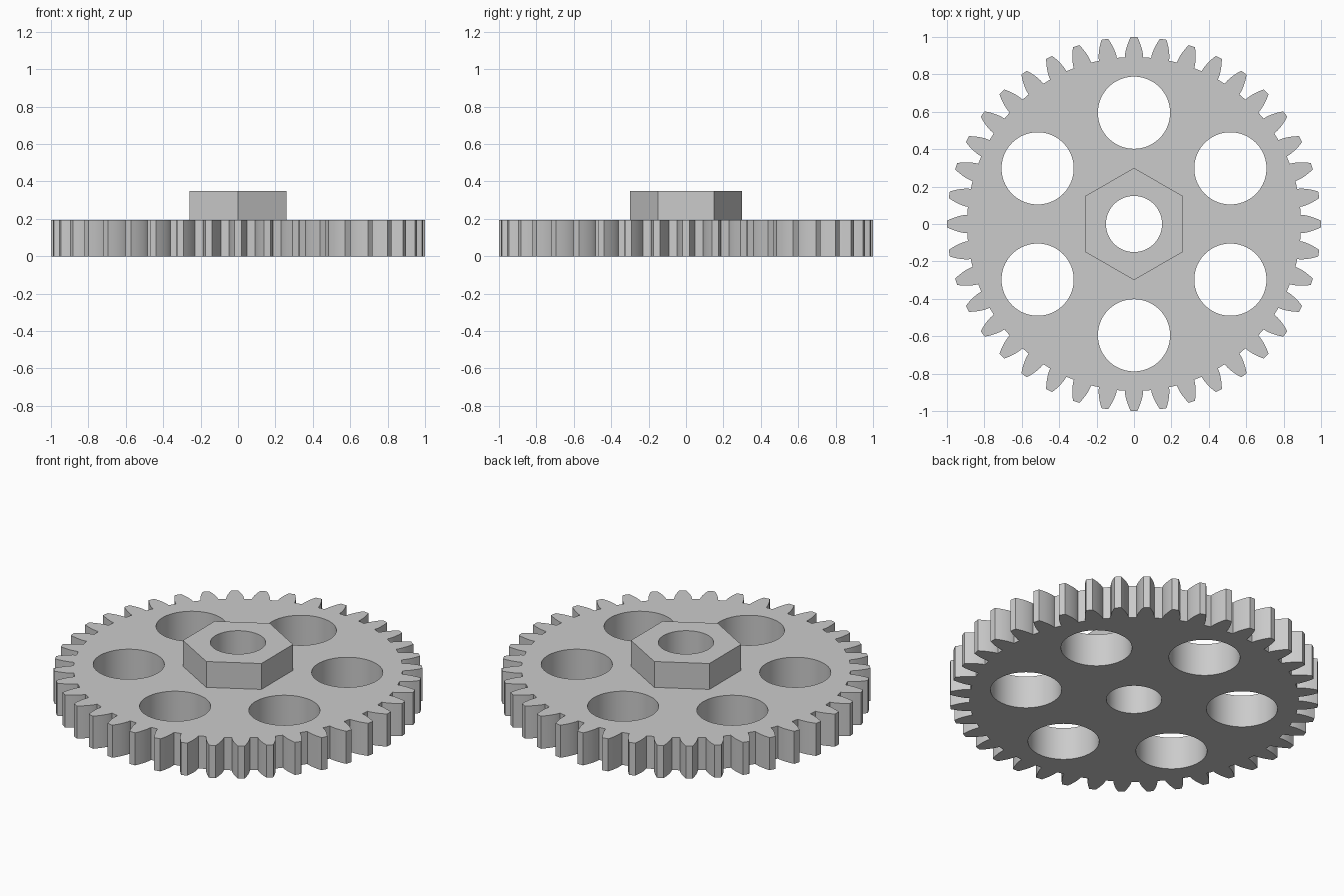
import bpy
import bmesh
from math import acos, cos, pi, radians, sin, sqrt, tan

cube = bpy.data.objects.get("Cube")
if cube:
    bpy.data.objects.remove(cube, do_unlink=True)

TEETH = 40
TIP = 1.0
MODULE = 2 * TIP / (TEETH + 2)
PITCH = MODULE * TEETH / 2
ROOT = PITCH - 1.25 * MODULE
PRESSURE = radians(20)
BASE = PITCH * cos(PRESSURE)
THICK = 0.195
HUB_TOP = 0.35
BORE = 0.15

grey = bpy.data.materials.new("plain grey")
grey.use_nodes = True
grey.diffuse_color = (0.6, 0.6, 0.6, 1)
grey.node_tree.nodes["Principled BSDF"].inputs["Base Color"].default_value = (0.6, 0.6, 0.6, 1)


def ring(radius, sides, centre=(0, 0), start=0.0):
    return [(centre[0] + radius * cos(start + 2 * pi * i / sides),
             centre[1] + radius * sin(start + 2 * pi * i / sides)) for i in range(sides)]


def half_angle(r):
    """Angular half width of an involute tooth at radius r."""
    a = acos(min(1, BASE / r))
    return pi / (2 * TEETH) + tan(PRESSURE) - PRESSURE - (tan(a) - a)


def gear_outline(steps=6):
    # Radii bunch near the root, where the involute curves most
    radii = [ROOT + (TIP - ROOT) * (i / steps) ** 1.5 for i in range(steps + 1)]
    flank = [(r, -half_angle(r)) for r in radii]
    tooth = flank + [(r, -a) for r, a in reversed(flank)]
    return [(r * cos(a + 2 * pi * t / TEETH), r * sin(a + 2 * pi * t / TEETH))
            for t in range(TEETH) for r, a in tooth]


def slab(name, loops, bottom, top, floor=True):
    """Extrude an outline with holes; the first loop is the outside."""
    bm = bmesh.new()
    edges = []
    for loop in loops:
        verts = [bm.verts.new((x, y, bottom)) for x, y in loop]
        edges += [bm.edges.new((v, verts[i - 1])) for i, v in enumerate(verts)]
    bmesh.ops.triangle_fill(bm, use_beauty=True, edges=edges, normal=(0, 0, 1))
    grown = bmesh.ops.extrude_face_region(bm, geom=bm.faces[:], use_keep_orig=True)
    moved = [g for g in grown["geom"] if isinstance(g, bmesh.types.BMVert)]
    bmesh.ops.translate(bm, verts=moved, vec=(0, 0, top - bottom))
    bmesh.ops.recalc_face_normals(bm, faces=bm.faces[:])
    if not floor:
        hidden = [f for f in bm.faces if all(abs(v.co.z - bottom) < 1e-5 for v in f.verts)]
        bmesh.ops.delete(bm, geom=hidden, context="FACES_ONLY")
    mesh = bpy.data.meshes.new(name)
    bm.to_mesh(mesh)
    bm.free()
    mesh.materials.append(grey)
    obj = bpy.data.objects.new(name, mesh)
    bpy.context.collection.objects.link(obj)
    bpy.ops.object.select_all(action="DESELECT")
    obj.select_set(True)
    bpy.context.view_layer.objects.active = obj
    bpy.ops.object.shade_smooth_by_angle(angle=radians(25))
    return obj


# Toothed wheel with six lightening holes and a centre bore
holes = [ring(0.193, 72, centre) for centre in ring(0.595, 6, start=pi / 2)]
bore = ring(BORE, 72)
slab("gear_wheel", [gear_outline(), bore] + holes, 0, THICK)

# Hexagonal hub on top, sharing the bore
slab("hex_hub", [ring(0.3, 6, start=pi / 2), bore], THICK, HUB_TOP, floor=False)
